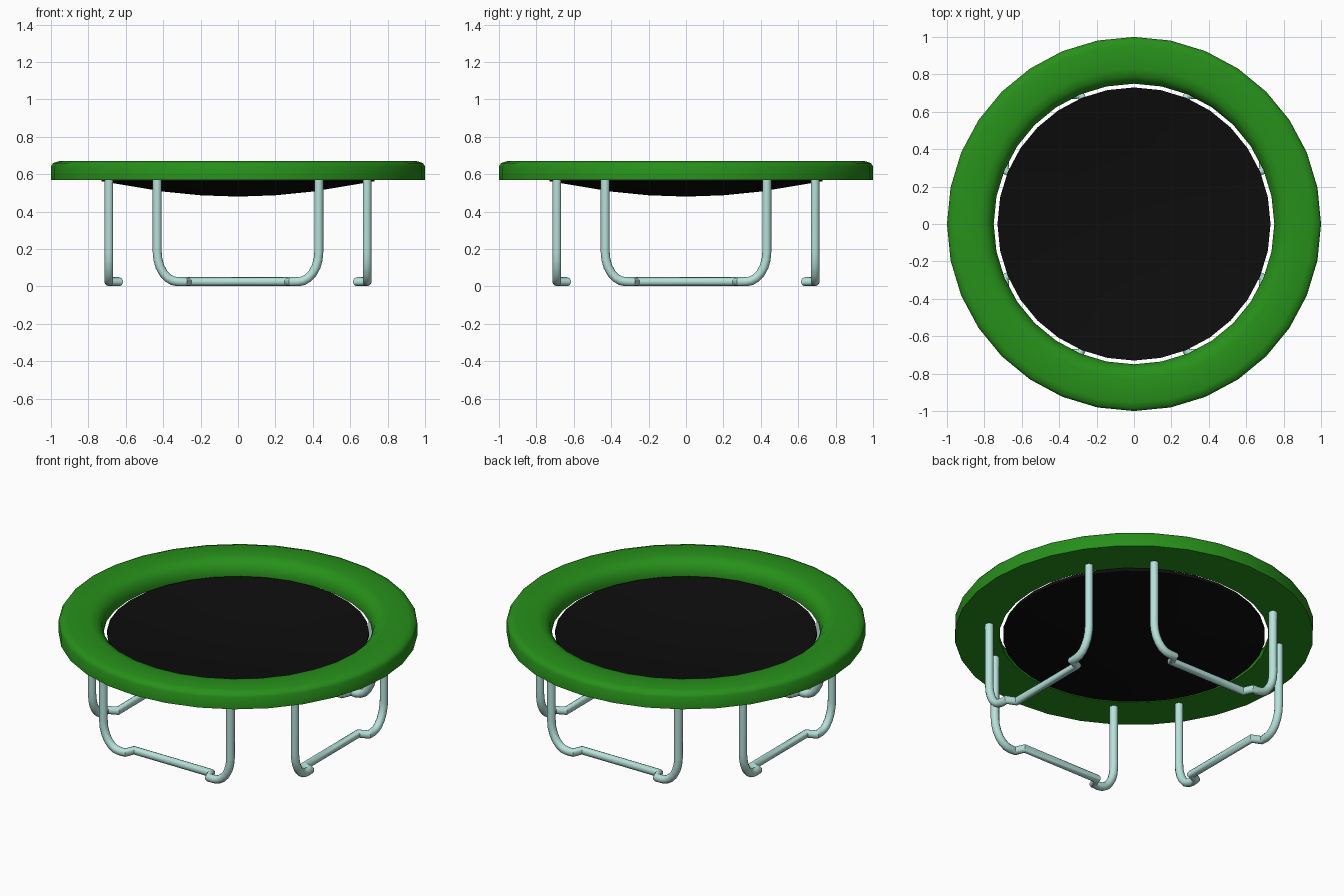
import bpy, bmesh
from math import cos, sin, pi, radians
from mathutils import Matrix

if "Cube" in bpy.data.objects:
    bpy.data.objects.remove(bpy.data.objects["Cube"])

SIDES = 32


def material(name, rgb):
    m = bpy.data.materials.new(name)
    m.diffuse_color = (*rgb, 1)
    m.use_nodes = True
    m.node_tree.nodes["Principled BSDF"].inputs["Base Color"].default_value = m.diffuse_color
    return m


def finish(name, mesh, mat, angle=40):
    ob = bpy.data.objects.new(name, mesh)
    bpy.context.collection.objects.link(ob)
    mesh.materials.clear()
    mesh.materials.append(mat)
    bpy.ops.object.select_all(action='DESELECT')
    ob.select_set(True)
    bpy.context.view_layer.objects.active = ob
    bpy.ops.object.shade_smooth_by_angle(angle=radians(angle))
    return ob


def lathe(name, profile, mat, closed):
    # revolve an (r, z) profile around the z axis
    bm = bmesh.new()
    rings = []
    for r, z in profile:
        if r == 0:
            rings.append([bm.verts.new((0, 0, z))] * SIDES)
        else:
            rings.append([bm.verts.new((r * cos(2 * pi * i / SIDES), r * sin(2 * pi * i / SIDES), z))
                          for i in range(SIDES)])
    pairs = list(zip(rings, rings[1:] + rings[:1]))
    for a, b in pairs if closed else pairs[:-1]:
        for i in range(SIDES):
            j = (i + 1) % SIDES
            bm.faces.new(list(dict.fromkeys((a[i], a[j], b[j], b[i]))))
    bmesh.ops.recalc_face_normals(bm, faces=bm.faces)
    mesh = bpy.data.meshes.new(name)
    bm.to_mesh(mesh)
    bm.free()
    return finish(name, mesh, mat)


green = material("pad_green", (0.02, 0.28, 0.01))
black = material("mat_black", (0.004, 0.004, 0.004))
steel = material("leg_steel", (0.47, 0.76, 0.70))

# Padded ring with rounded top edges and flat underside
lathe("safety_pad", [(1, .57), (1, .642), (.988, .660), (.955, .67), (.83, .67),
                     (.79, .66), (.762, .632), (.75, .595), (.75, .57)], green, True)

# Sagging jumping mat
lathe("jumping_mat", [(0, .50), (.2, .506), (.4, .527), (.73, .582),
                      (.73, .562), (.4, .507), (.2, .487), (0, .48)], black, False)

# Leg path: upright, rounded corner, then a jog inward to the ground bar
R, Z, Y, Y_BAR, X = .024, .025, -.69, -.635, .432
BEND_R, BEND_H = .11, .16
half = [(-X, Y, .575)]
for k in range(7):
    t = k / 6 * pi / 2
    half.append((-X + BEND_R * (1 - cos(t)), Y, Z + BEND_H * (1 - sin(t))))
half += [(-.285, Y, Z), (-.262, Y_BAR, Z)]
path = half + [(-x, y, z) for x, y, z in reversed(half)]

curve = bpy.data.curves.new("leg_path", 'CURVE')
curve.dimensions = '3D'
curve.bevel_depth = R
curve.bevel_resolution = 3
curve.use_fill_caps = True
spline = curve.splines.new('POLY')
spline.points.add(len(path) - 1)
for p, co in zip(spline.points, path):
    p.co = (*co, 1)
helper = bpy.data.objects.new("leg_path", curve)
bpy.context.collection.objects.link(helper)
bpy.context.view_layer.update()
leg_mesh = bpy.data.meshes.new_from_object(helper.evaluated_get(bpy.context.evaluated_depsgraph_get()))
bpy.data.objects.remove(helper)

# One U-shaped leg on each side
for i, side in enumerate(("front", "right", "back", "left")):
    mesh = leg_mesh.copy()
    mesh.transform(Matrix.Rotation(i * pi / 2, 4, 'Z'))
    finish(side + "_leg", mesh, steel, 50)
